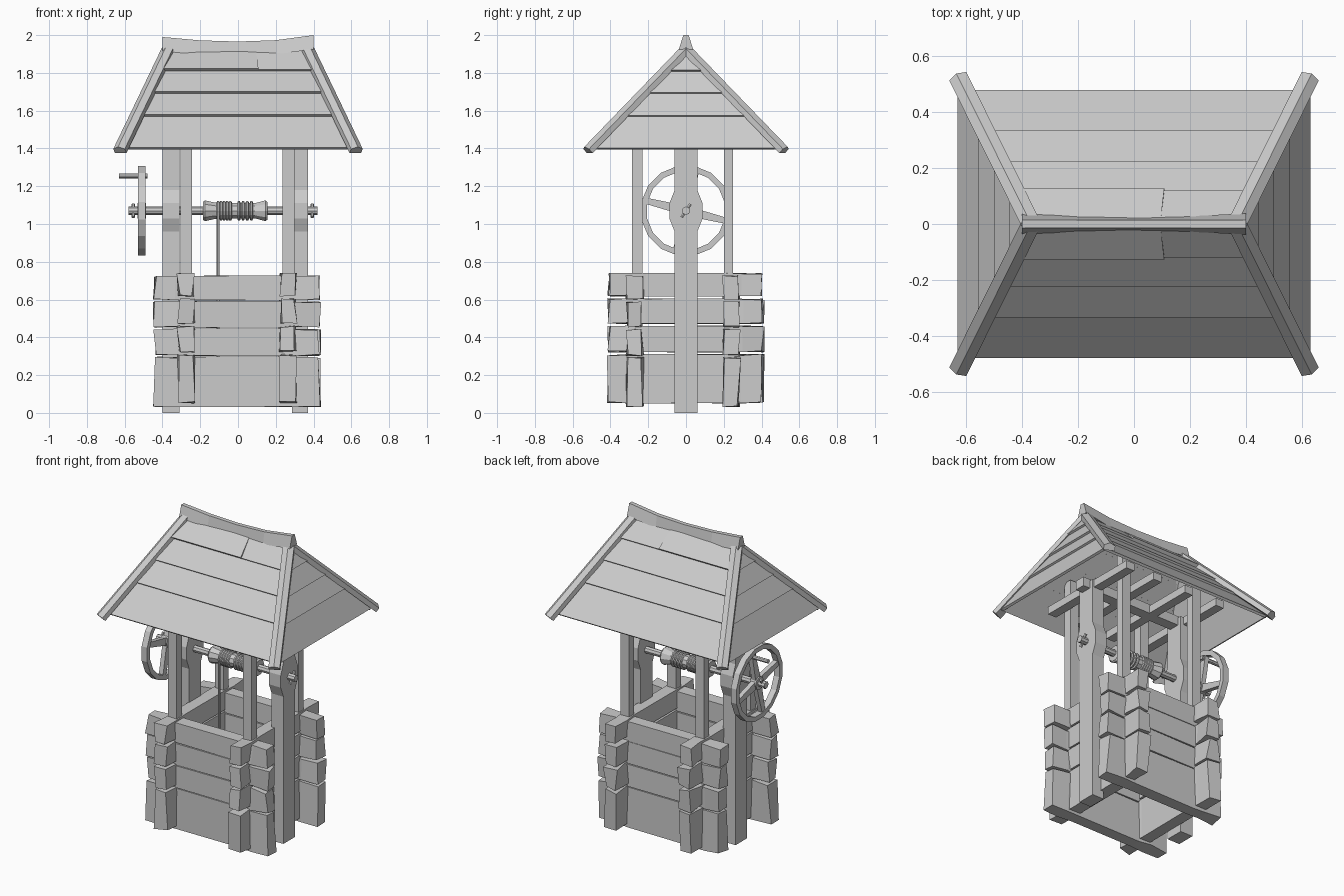
import bpy, bmesh, math, random
from mathutils import Vector

random.seed(4)
old = bpy.data.objects.get("Cube")
if old:
    bpy.data.objects.remove(old, do_unlink=True)

wood = bpy.data.materials.new("grey_wood")
wood.use_nodes = True
GREY = (0.6, 0.6, 0.6, 1)
wood.diffuse_color = GREY
wood.node_tree.nodes["Principled BSDF"].inputs["Base Color"].default_value = GREY


def loft(name, rings, closed=False):
    """Join equal-sized rings of points into one solid."""
    bm = bmesh.new()
    loops = [[bm.verts.new(p) for p in ring] for ring in rings]
    n = len(loops[0])
    pairs = list(zip(loops, loops[1:]))
    if closed:
        pairs.append((loops[-1], loops[0]))
    else:
        bm.faces.new(loops[0])
        bm.faces.new(loops[-1])
    for a, b in pairs:
        for i in range(n):
            j = (i + 1) % n
            bm.faces.new((a[i], a[j], b[j], b[i]))
    bmesh.ops.recalc_face_normals(bm, faces=bm.faces)
    mesh = bpy.data.meshes.new(name)
    bm.to_mesh(mesh)
    bm.free()
    mesh.materials.append(wood)
    obj = bpy.data.objects.new(name, mesh)
    bpy.context.collection.objects.link(obj)
    return obj


def box(name, x0, x1, y0, y1, z0, z1):
    return loft(name, [[(x0, y0, z), (x1, y0, z), (x1, y1, z), (x0, y1, z)] for z in (z0, z1)])


def bar(name, start, end, profile):
    """Sweep a profile of (side, up) points from start to end."""
    start, end = Vector(start), Vector(end)
    d = (end - start).normalized()
    side = d.cross(Vector((0, 0, 1)))
    side = side.normalized() if side.length > 0.01 else Vector((1, 0, 0))
    up = side.cross(d)
    return loft(name, [[p + side * s + up * u for s, u in profile] for p in (start, end)])


def polygon(radius, sides):
    return [(radius * math.cos(math.tau * i / sides), radius * math.sin(math.tau * i / sides))
            for i in range(sides)]


def lathe_x(name, stations, cy, cz, sides):
    """Turn (x, radius) stations about a line along x."""
    return loft(name, [[(x, cy + a, cz + b) for a, b in polygon(r, sides)] for x, r in stations])


def plank(name, along_x, c0, c1, end0, end1, z0, z1):
    """A wall plank with rough, uneven ends."""
    rings = []
    for t, rough in ((0, 0.011), (0.13, 0.009), (0.24, 0.003), (0.76, 0.003), (0.87, 0.009), (1, 0.011)):
        ring = []
        for c, z in ((c0, z0), (c1, z0), (c1, z1), (c0, z1)):
            jc, jl = (random.uniform(-rough, rough) for _ in range(2))
            l = end0 + (end1 - end0) * t + jl
            # ends shrink a little, which leaves open joints between planks
            zz = z + (random.uniform(0, rough) if z == z0 else -random.uniform(0, rough))
            ring.append((l, c + jc, zz) if along_x else (c + jc, l, zz))
        rings.append(ring)
    loft(name, rings)


# Interlocked plank walls
levels = [0, 0.27, 0.42, 0.565, 0.7]
for i, (a, b) in enumerate(zip(levels, levels[1:])):
    plank(f"front_wall_plank_{i}", True, -0.31, -0.23, -0.44, 0.43, a + 0.03, b + 0.028)
    plank(f"back_wall_plank_{i}", True, 0.2, 0.28, -0.44, 0.43, a + 0.03, b + 0.028)
    plank(f"right_wall_plank_{i}", False, -0.315, -0.235, -0.41, 0.405, a + 0.05, b + 0.042)
    plank(f"left_wall_plank_{i}", False, 0.225, 0.305, -0.41, 0.405, a + 0.05, b + 0.042)

# Main posts, swollen where the axle passes through
AXLE = 1.07
post = [(0, 0.06), (0.96, 0.06), (1.03, 0.088), (1.11, 0.088), (1.18, 0.06), (1.47, 0.06)]
for name, x0, x1 in (("right_main_post", -0.4, -0.31), ("left_main_post", 0.285, 0.37)):
    loft(name, [[(x0, -w, z), (x1, -w, z), (x1, w, z), (x0, w, z)] for z, w in post])

# Thin corner posts
for sx, x0, x1 in (("right", -0.305, -0.243), ("left", 0.235, 0.298)):
    for sy, y0, y1 in (("front", -0.285, -0.23), ("back", 0.2, 0.25)):
        box(f"{sy}_{sx}_thin_post", x0, x1, y0, y1, 0.55, 1.62)

# Roof frame
box("tie_beam", -0.42, 0.42, -0.035, 0.035, 1.42, 1.48)
for i, x in enumerate((-0.36, -0.12, 0.12, 0.33)):
    box(f"cross_beam_{i}", x - 0.03, x + 0.03, -0.36, 0.36, 1.42, 1.47)

# Roof boards, lapped in four courses
courses = [0, 0.32, 0.55, 0.77, 1]


def roof_board(name, turn, sign, t0, t1, u0, u1, lift=0.014):
    """One board on a slope; u runs from -1 to 1 between the hips."""
    def point(t, u, off):
        hx, hy = 0.625 - 0.25 * t, 0.475 * (1 - t)
        slope = Vector((0.53, 0.25)) if turn else Vector((0.53, 0.475))
        slope.normalize()
        z = 1.4 + 0.53 * t + off * slope.y
        o = off * slope.x
        if turn:
            return (sign * (hx + o), u * hy, z)
        return (u * hx, sign * (hy + o), z)
    low = [point(t0, u0, -0.01), point(t0, u1, -0.01), point(t0, u1, lift), point(t0, u0, lift)]
    top = [point(t1, u0, -0.012), point(t1, u1, -0.012), point(t1, u1, 0.001), point(t1, u0, 0.001)]
    loft(name, [low, top])


for side, turn, sign in (("front", 0, -1), ("back", 0, 1), ("right", 1, -1), ("left", 1, 1)):
    for i, (a, b) in enumerate(zip(courses, courses[1:])):
        name = f"{side}_roof_board_{i}"
        if i == 3 and not turn:
            # the top course is split, with one loose piece
            roof_board(name + "_long", turn, sign, a, b, -1, 0.25, 0.024)
            roof_board(name + "_short", turn, sign, a, b, 0.25, 1)
        else:
            roof_board(name, turn, sign, a, b - (0.01 if i == 3 else 0), -1, 1, 0.006 if i == 0 else 0.014)

# Hip beams down the four corners
hip = [(-0.034, -0.02), (0.034, -0.02), (0.034, 0.01), (0, 0.026), (-0.034, 0.01)]
for sx in (-1, 1):
    for sy in (-1, 1):
        name = ("front" if sy < 0 else "back") + ("_right" if sx < 0 else "_left") + "_hip_beam"
        bar(name, (sx * 0.37, sy * 0.005, 1.925), (sx * 0.627, sy * 0.522, 1.39), hip)

# Sagging ridge cap
ridge = [(-0.4, 1.99, 0.036), (-0.2, 1.972, 0.028), (0, 1.966, 0.025), (0.2, 1.973, 0.028), (0.4, 2, 0.038)]
loft("ridge_cap", [[(x, -w, top - 0.075), (x, w, top - 0.075), (x, 0.014, top), (x, -0.014, top)]
                   for x, top, w in ridge])

# Axle, drum, rope and pins
lathe_x("axle", [(-0.58, 0.022), (0.42, 0.022)], 0, AXLE, 8)
lathe_x("drum", [(-0.185, 0.05), (-0.175, 0.058), (-0.12, 0.045), (0.09, 0.042), (0.145, 0.058), (0.155, 0.05)],
        0, AXLE, 10)
for k in range(9):
    x = -0.105 + k * (0.016 if k < 5 else 0.022)
    ring = []
    for i in range(14):
        a = math.tau * i / 14
        ring.append([(x + p, (0.047 + q) * math.cos(a), AXLE + (0.047 + q) * math.sin(a))
                     for p, q in polygon(0.008, 6)])
    loft(f"rope_coil_{k}", ring, closed=True)
bar("hanging_rope", (-0.105, -0.045, AXLE), (-0.105, -0.045, 0.29), polygon(0.008, 6))
for name, x in (("left_axle_pin", 0.393), ("right_axle_pin", -0.555)):
    bar(name, (x, -0.024, AXLE - 0.035), (x, 0.024, AXLE + 0.035), polygon(0.009, 6))

# Crank wheel with four spokes and a handle
rim = []
for i in range(16):
    a = math.tau * (i + 0.5) / 16
    rim.append([(x, r * math.cos(a), AXLE + r * math.sin(a))
                for x, r in ((-0.53, 0.241), (-0.49, 0.241), (-0.49, 0.21), (-0.53, 0.21))])
loft("wheel_rim", rim, closed=True)
lathe_x("wheel_hub", [(-0.533, 0.042), (-0.487, 0.042)], 0, AXLE, 8)
for k in range(4):
    a = math.radians(76 + 90 * k)
    d, s = Vector((0, math.cos(a), math.sin(a))), Vector((0, -math.sin(a), math.cos(a)))
    c = Vector((0, 0, AXLE))
    loft(f"wheel_spoke_{k}", [[c + d * r + s * w * e + Vector((x, 0, 0))
                               for x, e in ((-0.525, -1), (-0.495, -1), (-0.495, 1), (-0.525, 1))]
                              for r, w in ((0.02, 0.025), (0.22, 0.016))])
lathe_x("crank_handle", [(-0.63, 0.013), (-0.48, 0.013)], 0.048, 1.255, 8)
